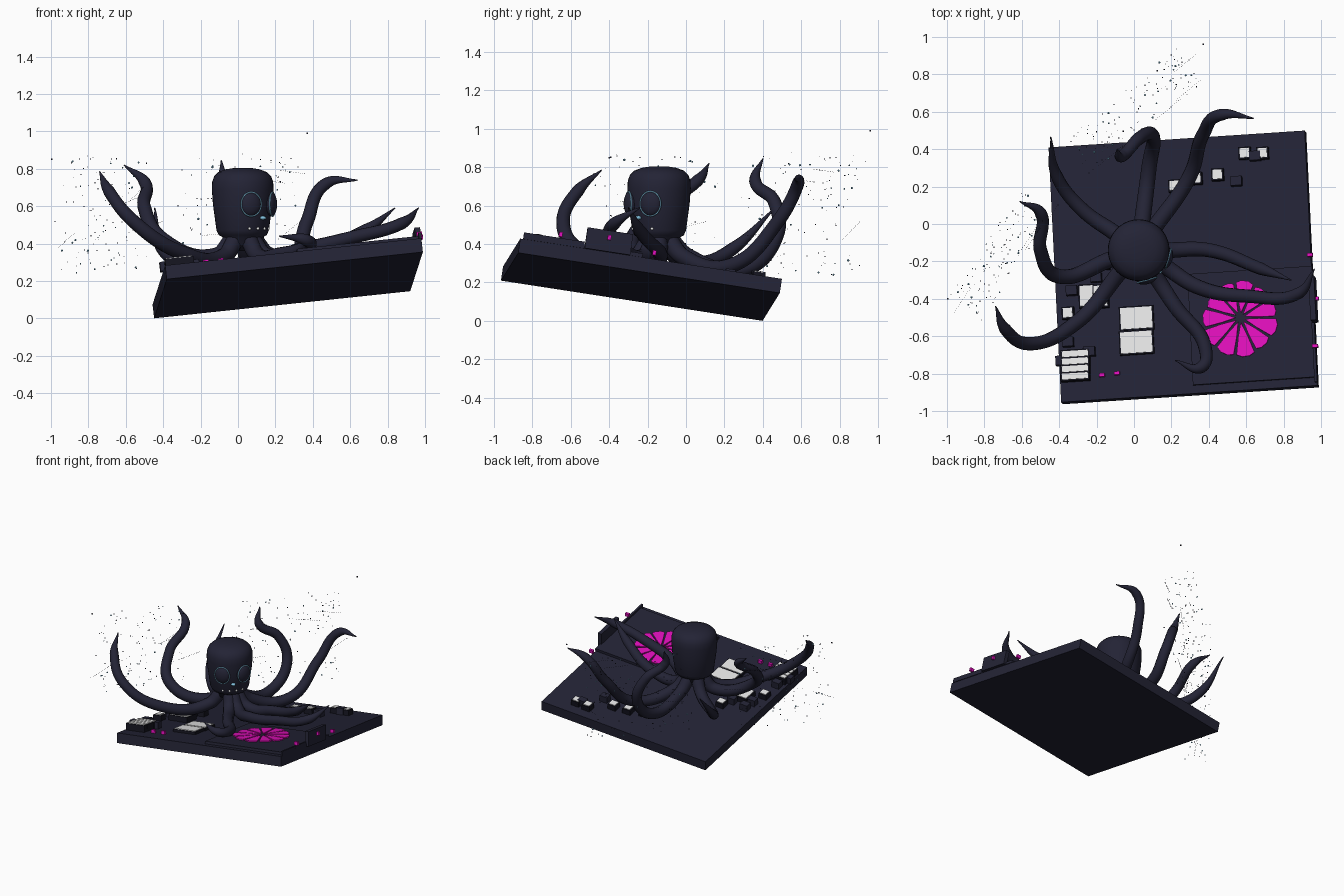
import bpy, bmesh, math, random
from mathutils import Vector, Matrix

if "Cube" in bpy.data.objects:
    bpy.data.objects.remove(bpy.data.objects["Cube"])

random.seed(4)

def mat(name, *rgb):
    m = bpy.data.materials.new(name)
    m.diffuse_color = (*rgb, 1)
    m.use_nodes = True
    m.node_tree.nodes["Principled BSDF"].inputs["Base Color"].default_value = m.diffuse_color
    return m

NAVY = mat("dark navy", 0.017, 0.017, 0.036)
WHITE = mat("pale grey", 0.8, 0.8, 0.8)
PINK = mat("magenta", 0.75, 0.005, 0.5)
CYAN = mat("pale cyan", 0.22, 0.52, 0.72)
BLACK = mat("near black", 0.007, 0.007, 0.014)

# tilted board frame
X = Vector((1.37, 0.09, 0.145)).normalized()
N = X.cross(Vector((-0.07, 1.365, -0.21))).normalized()
Y = N.cross(X)
ROT = Matrix((X, Y, N)).transposed().to_4x4()
THICK = 0.075
TOP = Vector((0.27, -0.2375, 0.1775)) + N * THICK

def on_board(x, y, h=0.0):
    z = TOP.z - (N.x * (x - TOP.x) + N.y * (y - TOP.y)) / N.z
    return Vector((x, y, z)) + N * h

def finish(name, bm, m, smooth=False):
    bmesh.ops.recalc_face_normals(bm, faces=bm.faces)
    me = bpy.data.meshes.new(name)
    bm.to_mesh(me)
    bm.free()
    me.materials.append(m)
    for p in me.polygons:
        p.use_smooth = smooth
    ob = bpy.data.objects.new(name, me)
    bpy.context.collection.objects.link(ob)
    return ob

def board_box(name, x, y, sx, sy, h, m, base=0.0):
    bm = bmesh.new()
    M = Matrix.Translation(on_board(x, y, base + h / 2)) @ ROT @ Matrix.Diagonal((sx, sy, h, 1))
    bmesh.ops.create_cube(bm, size=1, matrix=M)
    return finish(name, bm, m)

def ball(name, M, m, scale, seg=24):
    bm = bmesh.new()
    bmesh.ops.create_uvsphere(bm, u_segments=seg, v_segments=seg // 2, radius=1,
                              matrix=M @ Matrix.Diagonal((*scale, 1)))
    return finish(name, bm, m, True)

# board and its raised corner platform
board_box("board", TOP.x, TOP.y, 1.38, 1.38, THICK, NAVY, -THICK)
board_box("corner_platform", 0.635, -0.545, 0.67, 0.60, 0.02, NAVY)
board_box("platform_wall", 0.965, -0.41, 0.03, 0.24, 0.11, NAVY)
board_box("edge_rail", 0.968, -0.69, 0.015, 0.32, 0.035, NAVY)

# lobed disc made of wedges with gaps
bm = bmesh.new()
for i in range(11):
    a0, span = math.tau * i / 11 + 0.05, math.tau / 11 - 0.08
    r = random.uniform(0.19, 0.215)
    outline = [(0.025, .5), (r / 2, 0), (r * .95, 0), (r, .3), (r, .7), (r * .95, 1), (r / 2, 1)]
    f = bm.faces.new([bm.verts.new(on_board(0.57 + q * math.cos(a0 + span * t),
                                            -0.505 + q * math.sin(a0 + span * t), 0.021)) for q, t in outline])
    ext = bmesh.ops.extrude_face_region(bm, geom=[f])
    bmesh.ops.translate(bm, verts=[v for v in ext["geom"] if isinstance(v, bmesh.types.BMVert)], vec=N * 0.008)
finish("lobed_disc", bm, PINK)

# framed pale panels
def panel(x, y, sx=.05, sy=.05, h=.04):
    board_box("panel_frame", x, y, sx + .015, sy + .015, h, BLACK)
    board_box("panel_face", x, y, sx, sy, 0.005, WHITE, h)

for i in range(2):
    panel(0.015, -0.505 - .13 * i, .17, .115, .02)
    panel(-0.25 + .075 * i, -0.39, .07, .11)
    panel(0.595 + .095 * i, 0.375)
    panel(0.335 + .115 * i, 0.24 + .02 * i)
for i in range(4):
    panel(-0.31, -0.70 - .04 * i, .14, .032, .05)
for x, y in ((-.16, -.215), (-.35, -.48), (.22, .2)):
    panel(x, y)

# small dark blocks and magenta studs
for x, y in ((.55, .225), (.65, .36), (-.32, -.28), (-.33, -.36), (-.235, -.685), (-.385, -.735), (-.35, -.635), (-.2, -.29)):
    board_box("dark_block", x, y, .06, .05, .05, NAVY)
for x, y, h in ((.975, -.66, .04), (.982, -.41, .06), (.945, -.17, .02), (-.17, -.81, 0), (-.09, -.8, 0)):
    board_box("magenta_stud", x, y, .03, .018, .025, PINK, h)

# head: lathed dome
CX, CY = 0.025, -0.14
prof = [(.03, .36), (.095, .4), (.10, .43), (.128, .445), (.14, .47), (.159, .61), (.165, .69),
        (.163, .73), (.152, .76), (.13, .782), (.09, .797), (.045, .804)]
S = 40
bm = bmesh.new()
rings = [[bm.verts.new((CX + r * math.cos(math.tau * i / S), CY + r * math.sin(math.tau * i / S), z))
          for i in range(S)] for r, z in prof]
for a, b in zip(rings, rings[1:]):
    for i in range(S):
        bm.faces.new((a[i], a[(i + 1) % S], b[(i + 1) % S], b[i]))
bm.faces.new(rings[0])
bm.faces.new(rings[-1])
finish("head", bm, NAVY, True)

def head_frame(angle, r, z):
    # local z points outwards, local y up
    a = math.radians(angle)
    out, up = Vector((math.cos(a), math.sin(a), 0)), Vector((0, 0, 1))
    R = Matrix((up.cross(out), up, out)).transposed().to_4x4()
    return Matrix.Translation((CX + out.x * r, CY + out.y * r, z)) @ R

# eyes with thin rims
for ang in (-16, -74):
    F = head_frame(ang, 0.158, 0.61)
    ball("eye", F, NAVY, (.056, .064, .03), 28)
    bm = bmesh.new()
    A, B, w = 36, 6, .004
    g = [[bm.verts.new(F @ Vector(((.056 + w * math.cos(math.tau * j / B)) * math.cos(math.tau * i / A),
                                   (.064 + w * math.cos(math.tau * j / B)) * math.sin(math.tau * i / A),
                                   .008 + w * math.sin(math.tau * j / B)))) for j in range(B)] for i in range(A)]
    for i in range(A):
        for j in range(B):
            bm.faces.new((g[i][j], g[(i + 1) % A][j], g[(i + 1) % A][(j + 1) % B], g[i][(j + 1) % B]))
    finish("eye_rim", bm, CYAN, True)

# mouth and small pale dots below it
ball("mouth", head_frame(-45, .152, .537), CYAN, (.017, .011, .02), 12)
for i in range(4):
    ball("pale_dot", head_frame(-75 + 20 * i, .142, .48), WHITE, (.008, .008, .008), 10)

# eight tapering arms: each leaves the neck by rule, then bends through a few points
def arm(name, *bends):
    d = Vector((bends[0][0] - CX, bends[0][1] - CY, 0)).normalized()
    neck = Vector((CX, CY, 0))
    pts = [neck + d * .06 + Vector((0, 0, .42)), neck + d * .15 + Vector((0, 0, .335)), *map(Vector, bends)]
    cu = bpy.data.curves.new(name, 'CURVE')
    cu.dimensions = '3D'
    cu.bevel_depth = 1.0
    cu.bevel_resolution = 4
    cu.resolution_u = 14
    cu.use_fill_caps = True
    sp = cu.splines.new('BEZIER')
    sp.bezier_points.add(len(pts) - 1)
    for i, (b, p) in enumerate(zip(sp.bezier_points, pts)):
        b.co = p
        b.handle_left_type = b.handle_right_type = 'AUTO'
        t = i / (len(pts) - 1)
        b.radius = 0.047 * (1 - 0.4 * t) if t < 1 else 0.003
    cu.materials.append(NAVY)
    ob = bpy.data.objects.new(name, cu)
    bpy.context.collection.objects.link(ob)
    bpy.ops.object.select_all(action='DESELECT')
    ob.select_set(True)
    bpy.context.view_layer.objects.active = ob
    bpy.ops.object.convert(target='MESH')
    bpy.ops.object.shade_smooth()

arm("arm_back_right", (.29, .24, .29), (.37, .48, .52), (.47, .585, .72), (.64, .565, .74))
arm("arm_back", (.08, .3, .27), (.1, .47, .44), (.03, .46, .62), (-.07, .36, .73), (-.09, .4, .845))
arm("arm_back_left", (-.28, .08, .3), (-.41, .25, .38), (-.445, .465, .59))
arm("arm_left", (-.4, -.28, .42), (-.5, -.14, .59), (-.5, .06, .73), (-.61, .12, .82))
arm("arm_front_left", (-.3, -.52, .35), (-.56, -.64, .52), (-.69, -.56, .68), (-.74, -.44, .785))
arm("arm_front", (.22, -.44, .34), (.38, -.66, .39), (.36, -.765, .42), (.22, -.73, .44))
arm("arm_front_right", (.35, -.34, .37), (.6, -.385, .43), (.88, -.37, .51), (.965, -.24, .59))
arm("arm_right", (.4, -.14, .36), (.68, -.24, .47), (.84, -.3, .59))

# drifting specks, bubbles and fine streaks behind and to the left
specks, bubbles = bmesh.new(), bmesh.new()

def cube_at(p, s):
    bmesh.ops.create_cube(specks, size=s, matrix=Matrix.Translation(p))

for a, b, w in ((Vector((-.3, .36, 0)), Vector((.3, .85, 0)), Vector((-.06, .1, 0))),
                (Vector((-.9, -.45, 0)), Vector((-.52, .12, 0)), Vector((-.08, .07, 0)))):
    for i in range(130):
        p = a.lerp(b, random.random()) + w * random.uniform(-1, 1)
        p.z = random.uniform(.24, .88)
        if i < 95:
            cube_at(p, random.uniform(.003, .006))
        elif i < 126:
            bmesh.ops.create_icosphere(bubbles, subdivisions=1, radius=random.uniform(.002, .007),
                                       matrix=Matrix.Translation(p))
        else:
            d = (b - a + Vector((0, 0, random.uniform(-.2, .5)))).normalized()
            for j in range(14):
                cube_at(p + d * (j - 7) * .013, .003)
for p in ((-.995, -.4, .85), (.37, .96, .99)):
    cube_at(p, .008)
finish("drifting_specks", specks, NAVY)
finish("drifting_bubbles", bubbles, CYAN)
